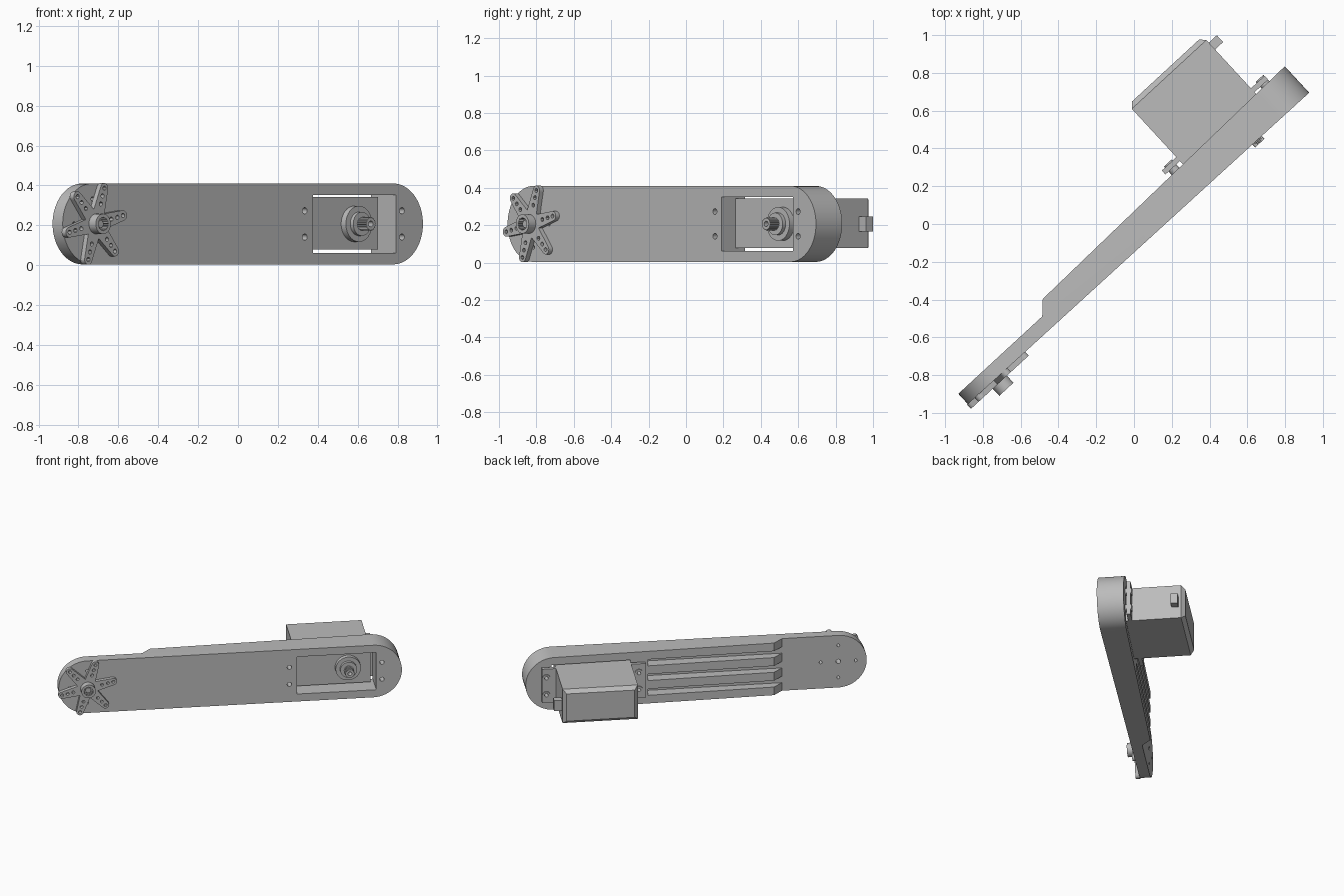
import bpy, bmesh, math
from mathutils import Matrix

if "Cube" in bpy.data.objects:
    bpy.data.objects.remove(bpy.data.objects["Cube"])

TURN = math.radians(42.7)   # heading of the whole arm about z
MID = 0.207                 # height of the arm's centre line
HORN_U, SHAFT_U = -1.09, 0.78

grey = bpy.data.materials.new("plain_grey")
grey.diffuse_color = (0.5, 0.5, 0.5, 1)
grey.use_nodes = True
grey.node_tree.nodes["Principled BSDF"].inputs["Base Color"].default_value = grey.diffuse_color


def circle(cu, cz, r, n=24, a0=0.0, a1=2 * math.pi):
    return [(cu + r * math.cos(a0 + (a1 - a0) * i / n),
             cz + r * math.sin(a0 + (a1 - a0) * i / n)) for i in range(n)]


def rect(u0, u1, z0, z1):
    return [(u0, z0), (u1, z0), (u1, z1), (u0, z1)]


def prism(name, loops, lo, hi, axis="v"):
    """Extrude 2D outlines: (u, z) along v, or (u, v) along z."""
    bm = bmesh.new()
    for pts in loops:
        ends = []
        for h in (lo, hi):
            ends.append([bm.verts.new((p, h, q) if axis == "v" else (p, q, h)) for p, q in pts])
        bm.faces.new(ends[0])
        bm.faces.new(ends[1])
        n = len(pts)
        for i in range(n):
            j = (i + 1) % n
            bm.faces.new((ends[0][i], ends[0][j], ends[1][j], ends[1][i]))
    bmesh.ops.recalc_face_normals(bm, faces=bm.faces)
    me = bpy.data.meshes.new(name)
    bm.to_mesh(me)
    bm.free()
    ob = bpy.data.objects.new(name, me)
    bpy.context.collection.objects.link(ob)
    me.materials.append(grey)
    return ob


def boolean(ob, cutter, op="DIFFERENCE"):
    mod = ob.modifiers.new("cut", "BOOLEAN")
    mod.operation, mod.solver, mod.object = op, "EXACT", cutter
    bpy.context.view_layer.objects.active = ob
    bpy.ops.object.modifier_apply(modifier=mod.name)
    bpy.data.objects.remove(cutter)


# arm: stadium outline limited by a tapering side profile
R = 0.203
stadium = circle(1.153 - R, MID, R, 32, -math.pi / 2, math.pi / 2) + [(1.153 - R, MID + R)]
stadium += circle(-1.293 + R, MID, R, 32, math.pi / 2, 1.5 * math.pi) + [(-1.293 + R, MID - R)]
arm = prism("arm", [stadium], -0.3, 0.3)
side = [(-1.4, -0.104), (1.3, -0.119), (1.3, 0.075), (-0.624, 0.036), (-0.689, -0.03), (-1.4, -0.03)]
boolean(arm, prism("side_cutter", [side], -0.2, 0.6, "z"), "INTERSECT")

# three grooves leave four ribs on the back
grooves = [rect(-0.75, 0.28, z - 0.025, z + 0.025) for z in (MID - 0.115, MID, MID + 0.115)]
boolean(arm, prism("groove_cutter", grooves, -0.029, 0.2))

# servo window
boolean(arm, prism("window_cutter", [rect(0.405, 0.97, 0.062, 0.352)], -0.3, 0.3))

# servo screw holes and horn screw holes
EARS = [(u, MID + s * 0.066) for u in (0.351, 1.011) for s in (-1, 1)]
holes = [circle(u, z, 0.016, 16) for u, z in EARS]
holes += [circle(HORN_U + 0.125 * math.cos(a), MID + 0.125 * math.sin(a), 0.011, 16)
          for a in (i * math.pi / 2 for i in range(4))]
holes.append(circle(HORN_U, MID, 0.017, 16))
boolean(arm, prism("hole_cutter", holes, -0.3, 0.3))

# servo body and its tapered back lid
body = prism("servo_body", [rect(0.405, 0.942, 0.078, 0.342)], -0.015, 0.456)
lid = prism("servo_lid", [rect(0.405, 0.942, 0.078, 0.342)], 0.456, 0.484)
for v in lid.data.vertices:
    if v.co.y > 0.47:
        v.co.x += 0.026 if v.co.x < 0.6 else -0.026
        v.co.z += 0.026 if v.co.z < MID else -0.026
cable = prism("cable_boss", [rect(0.94, 1.0, 0.167, 0.247)], 0.388, 0.437)

# mounting ears with rubber grommets
ears = prism("mounting_ears", [rect(0.30, 0.41, 0.078, 0.342), rect(0.937, 1.04, 0.078, 0.342)],
             0.08, 0.108)
boolean(ears, prism("ear_cutter", [circle(u, z, 0.02, 16) for u, z in EARS], 0.0, 0.2))
grommets = prism("grommets", [circle(u, z, 0.028, 20) for u, z in EARS], 0.05, 0.116)
boolean(grommets, prism("grommet_cutter", [circle(u, z, 0.013, 16) for u, z in EARS], 0.0, 0.2))

# gearbox and output shaft
gearbox = prism("gearbox_ring", [circle(SHAFT_U, MID, 0.09, 40)], -0.05, 0.0)
collar = prism("shaft_collar", [circle(SHAFT_U, MID, 0.06, 32)], -0.072, -0.04)
teeth = [(SHAFT_U + r * math.cos(i * math.pi / 20), MID + r * math.sin(i * math.pi / 20))
         for i in range(40) for r in ((0.034, 0.030)[i % 2],)]
shaft = prism("output_shaft", [teeth], -0.137, -0.06)
boolean(shaft, prism("shaft_cutter", [circle(SHAFT_U, MID, 0.015, 16)], -0.2, -0.09))

# six-armed horn with a row of holes in each arm
star, dots = [], []
for k in range(6):
    a = math.radians(13 + 60 * k)
    ca, sa = math.cos(a), math.sin(a)
    star += circle(HORN_U + 0.187 * ca, MID + 0.187 * sa, 0.026, 10, a - math.pi / 2, a + math.pi / 2)
    star.append((HORN_U + 0.187 * ca - 0.026 * sa, MID + 0.187 * sa + 0.026 * ca))
    b = a + math.radians(30)
    star.append((HORN_U + 0.075 * math.cos(b), MID + 0.075 * math.sin(b)))
    dots += [circle(HORN_U + r * ca, MID + r * sa, 0.011, 12) for r in (0.105, 0.147, 0.187)]
horn = prism("horn", [star], -0.134, -0.103)
boolean(horn, prism("dot_cutter", dots, -0.3, 0.0))

# horn hub with a splined socket
hub = prism("horn_hub", [circle(HORN_U, MID, 0.051, 32)], -0.185, -0.13)
spline = [(HORN_U + r * math.cos(i * math.pi / 20), MID + r * math.sin(i * math.pi / 20))
          for i in range(40) for r in ((0.035, 0.030)[i % 2],)]
boolean(hub, prism("socket_cutter", [spline], -0.3, -0.14))
screw = prism("hub_screw", [circle(HORN_U, MID, 0.02, 20)], -0.165, -0.135)

# turn everything to its heading and smooth the round parts
for ob in list(bpy.context.scene.objects):
    ob.data.transform(Matrix.Rotation(TURN, 4, "Z"))
    bpy.ops.object.select_all(action="DESELECT")
    ob.select_set(True)
    bpy.context.view_layer.objects.active = ob
    bpy.ops.object.shade_smooth_by_angle(angle=math.radians(30))
